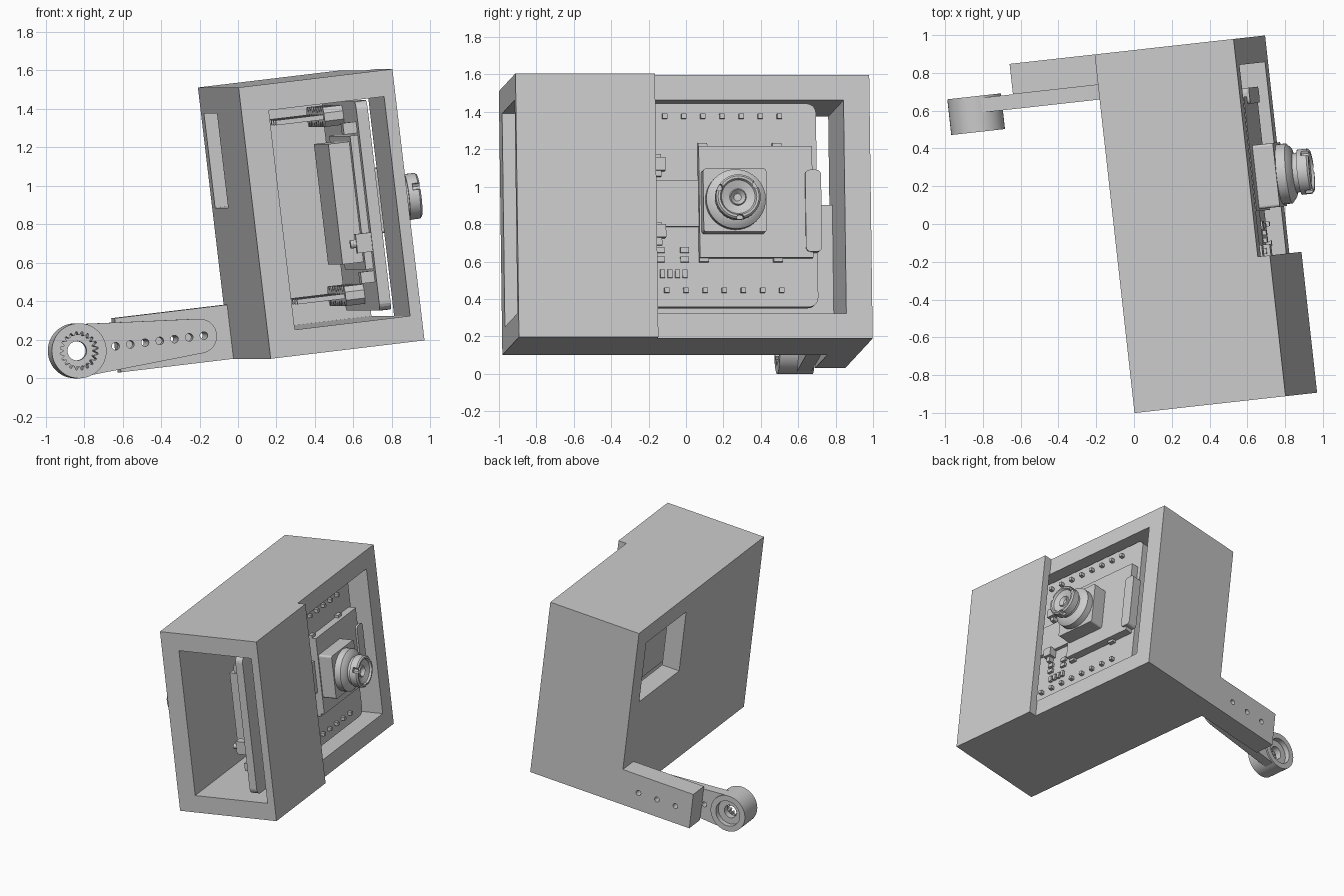
import bpy, bmesh
from math import sin, cos, pi, radians
from mathutils import Matrix, Vector

if "Cube" in bpy.data.objects:
    bpy.data.objects.remove(bpy.data.objects["Cube"])

# Tilted frame shared by every part: u = width, v = depth, w = height
FRAME = (Matrix.Translation((0.17, -0.982, 0.10)) @ Matrix.Rotation(radians(6.35), 4, 'Z')
         @ Matrix.Rotation(radians(-6.8), 4, 'Y'))

grey = bpy.data.materials.new("plain grey")
grey.use_nodes = True
grey.diffuse_color = (0.6, 0.6, 0.6, 1)
grey.node_tree.nodes["Principled BSDF"].inputs["Base Color"].default_value = (0.6, 0.6, 0.6, 1)


def finish(name, bm, smooth=False):
    bmesh.ops.recalc_face_normals(bm, faces=bm.faces)
    mesh = bpy.data.meshes.new(name)
    bm.to_mesh(mesh)
    bm.free()
    obj = bpy.data.objects.new(name, mesh)
    bpy.context.collection.objects.link(obj)
    obj.matrix_world = FRAME
    mesh.materials.append(grey)
    if smooth:
        smooth_shade(obj)
    return obj


def activate(obj):
    bpy.ops.object.select_all(action='DESELECT')
    obj.select_set(True)
    bpy.context.view_layer.objects.active = obj


def smooth_shade(obj):
    activate(obj)
    bpy.ops.object.shade_smooth_by_angle(angle=radians(30))


def place(axis, p, d):
    return {'u': (d, p[0], p[1]), 'v': (p[0], d, p[1]), 'w': (p[0], p[1], d)}[axis]


def solid(name, prisms):
    """One object out of prisms, each (outline, axis, start, end)."""
    bm = bmesh.new()
    for pts, axis, a, b in prisms:
        face = bm.faces.new([bm.verts.new(place(axis, p, a)) for p in pts])
        new = bmesh.ops.extrude_face_region(bm, geom=[face])["geom"]
        shift = Vector(place(axis, (0, 0), b - a))
        bmesh.ops.translate(bm, vec=shift, verts=[g for g in new if isinstance(g, bmesh.types.BMVert)])
    return finish(name, bm)


def rect(a0, a1, b0, b1):
    return [(a0, b0), (a1, b0), (a1, b1), (a0, b1)]


def box(u0, u1, v0, v1, w0, w1):
    return (rect(u0, u1, v0, v1), 'w', w0, w1)


def arc(c, r, start, end, n):
    angles = [start + (end - start) * i / n for i in range(n + 1)]
    return [(c[0] + r * cos(t), c[1] + r * sin(t)) for t in angles]


def disc(c, r, n=32):
    return arc(c, r, 0, 2 * pi * (n - 1) / n, n - 1)


def rounded(a0, a1, b0, b1, r):
    corners = [(a1 - r, b1 - r), (a0 + r, b1 - r), (a0 + r, b0 + r), (a1 - r, b0 + r)]
    return [p for i, c in enumerate(corners) for p in arc(c, r, i * pi / 2, (i + 1) * pi / 2, 5)]


def cut(obj, prisms):
    for prism in prisms:
        cutter = solid("cutter", [prism])
        cutter.hide_render = True
        mod = obj.modifiers.new("cut", 'BOOLEAN')
        mod.operation = 'DIFFERENCE'
        mod.solver = 'EXACT'
        mod.object = cutter
        activate(obj)
        bpy.ops.object.modifier_apply(modifier=mod.name)
        bpy.data.objects.remove(cutter)


# Housing: stepped shell, open at the front and the rear right, with a left window
outline = [(0, 0), (0.81, 0), (0.81, 0.75), (0.745, 0.75), (0.745, 1.91), (0, 1.91)]
housing = solid("housing", [(outline, 'w', 0, 1.42)])
cut(housing, [box(0.143, 0.75, -0.1, 1.77, 0.135, 1.283),
              box(-0.1, 0.2, 1.16, 1.77, 0.79, 1.283)])

# Circuit board
solid("circuit_board", [(rounded(0.02, 1.63, 0.18, 1.275, 0.05), 'u', 0.60, 0.66)])

# Pin headers, mirrored about the board's middle line
PIN_V = [0.711 + 0.103 * i for i in range(8)]
for side, w in (("upper", 1.205), ("lower", 0.268)):
    solid(side + "_header", [(arc((v, w), 0.0556, pi / 8, 15 * pi / 8, 7), 'u', 0.50, 0.60) for v in PIN_V])
    solid(side + "_pins", [box(0.25, 0.69, v - 0.013, v + 0.013, w - 0.013, w + 0.013) for v in PIN_V])

# Radio module on the inner side of the board
solid("module_board", [box(0.56, 0.60, 0.10, 1.08, 0.40, 1.10)])
solid("module_shield", [box(0.45, 0.56, 0.17, 0.85, 0.44, 1.07)])
solid("reset_button", [box(0.52, 0.60, 0.03, 0.09, 0.49, 0.59),
                       (disc((0.06, 0.54), 0.022, 16), 'u', 0.49, 0.52)])
solid("inner_chips", [box(0.53, 0.60, 0.10, 0.2, w, w + 0.06) for w in (0.33, 1.11)])

# Card slot, card, ribbon and small parts on the outer side
solid("card_slot", [box(0.66, 0.72, 0.99, 1.60, 0.44, 1.04)]
      + [box(0.66, 0.69, v, v + 0.05, w, w + 0.03)
         for v in (0.99, 1.39) for w in (0.42, 1.03)])
solid("slot_latch", [(rounded(1.56, 1.645, 0.47, 0.91, 0.025), 'u', 0.66, 0.735)])
solid("ribbon_cable", [box(0.66, 0.685, 0.55, 1.02, 0.61, 0.86)])
solid("connector_latches", [box(0.66, 0.72, 0.74, 0.81, w, w + 0.07) for w in (0.55, 0.91)]
      + [box(0.66, 0.70, 0.76, 0.79, w, w + 0.12) for w in (0.51, 0.88)])
solid("small_chips", [box(0.66, 0.68, v, v + 0.025, 0.335, 0.38) for v in (0.78, 0.82, 0.86, 0.9)]
      + [box(0.66, 0.68, v, v + 0.045, w, w + 0.03) for v in (0.76, 0.89) for w in (0.42, 0.47)])

# Camera: square base and turned lens barrel
LENS = (1.17, 0.735)
solid("camera_base", [(rounded(1.0, 1.34, 0.565, 0.905, 0.015), 'u', 0.70, 0.83)])
profile = [(0, 0.82), (0.16, 0.82), (0.16, 0.88), (0.13, 0.905), (0.105, 0.91), (0.105, 0.935),
           (0.12, 0.935), (0.12, 0.99), (0.11, 1.0), (0.098, 1.0), (0.09, 0.985),
           (0.045, 0.97), (0.04, 0.978), (0.02, 0.955), (0, 0.955)]
bm = bmesh.new()
verts = [bm.verts.new((u, LENS[0] + r, LENS[1])) for r, u in profile]
edges = [bm.edges.new(pair) for pair in zip(verts, verts[1:])]
bmesh.ops.spin(bm, geom=verts + edges, cent=(0, *LENS), axis=(1, 0, 0), angle=2 * pi, steps=40)
bmesh.ops.remove_doubles(bm, verts=bm.verts, dist=0.0005)
lens = finish("lens_barrel", bm)
notches = []
for k in range(3):
    t = 0.6 + k * 2 * pi / 3
    notches.append((disc((LENS[0] + 0.115 * cos(t), LENS[1] + 0.115 * sin(t)), 0.02, 8), 'u', 0.96, 1.05))
cut(lens, notches)
smooth_shade(lens)

# Mounting block with screw holes
HUB = (-0.816, 0.139)
HOLE_U = [-0.613 + 0.0775 * i for i in range(7)]
block = solid("mounting_block", [box(-0.592, 0, 1.748, 1.91, 0, 0.283)])
cut(block, [(disc((u, HUB[1]), 0.02, 16), 'v', 1.70, 1.95) for u in HOLE_U[2::2]])

# Servo arm: tapered plate with a row of holes, and a splined hub
tilt = 0.08
plate = arc((-0.17, HUB[1]), 0.09, -pi / 2 + tilt, pi / 2 - tilt, 20)
plate += arc(HUB, 0.138, pi / 2 - tilt, 3 * pi / 2 + tilt, 24)
arm = solid("servo_arm", [(plate, 'v', 1.67, 1.748)])
cut(arm, [(disc((u, HUB[1]), 0.02, 16), 'v', 1.6, 1.8) for u in HOLE_U]
    + [(disc(HUB, 0.12, 40), 'v', 1.6, 1.8)])
smooth_shade(arm)

TEETH = 20
spline = []
for i in range(TEETH * 4):
    r = 0.1 if i % 4 < 2 else 0.082
    t = 2 * pi * i / (TEETH * 4)
    spline.append((HUB[0] + r * cos(t), HUB[1] + r * sin(t)))
hub = solid("servo_hub", [(disc(HUB, 0.143, 48), 'v', 1.57, 1.76)])
cut(hub, [(spline, 'v', 1.5, 1.67), (disc(HUB, 0.05), 'v', 1.5, 1.8),
          (disc(HUB, 0.1, 40), 'v', 1.72, 1.8)])
smooth_shade(hub)
